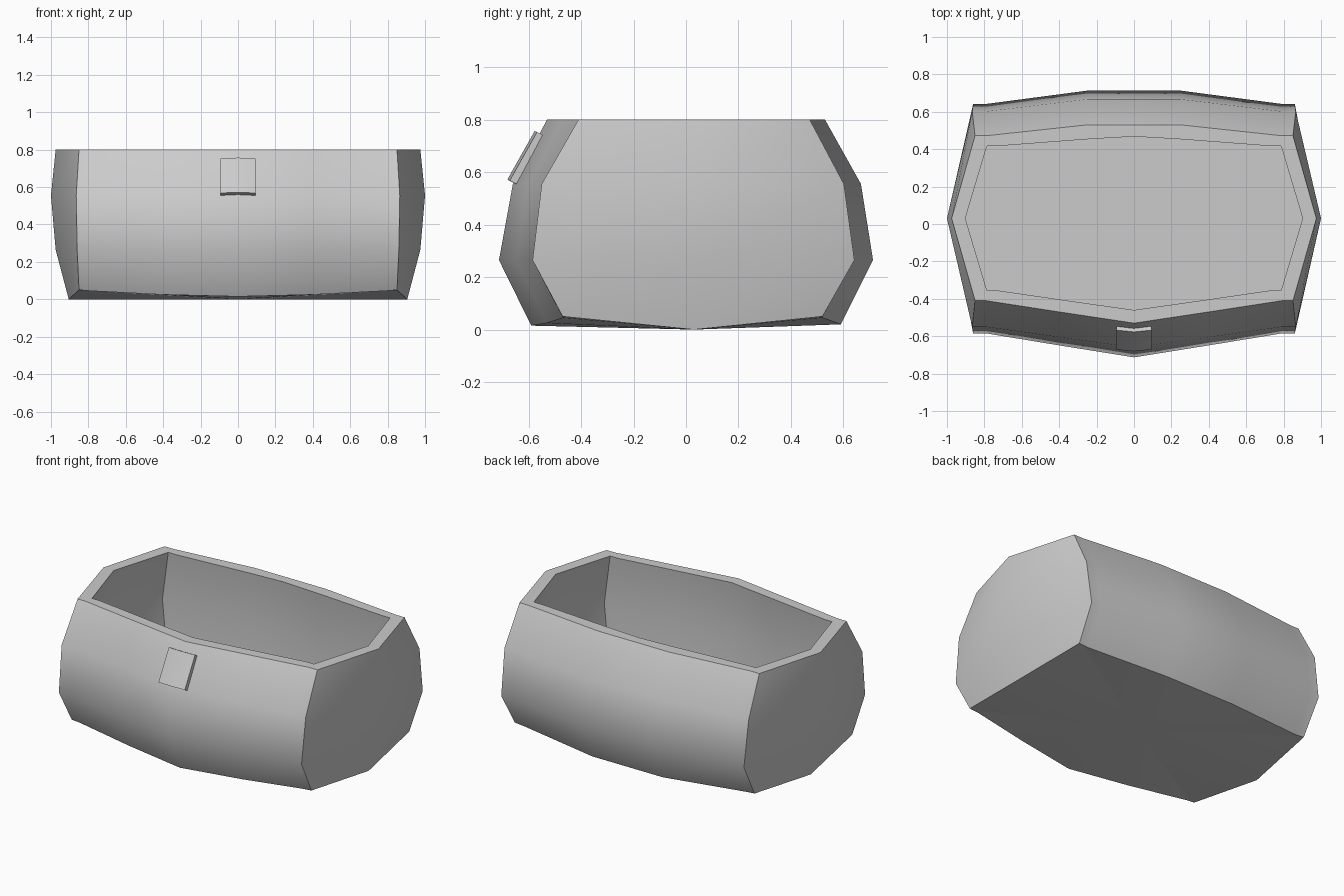
import bpy, bmesh, math

if "Cube" in bpy.data.objects:
    bpy.data.objects.remove(bpy.data.objects["Cube"])

YC = 0.03  # y of the ridge on the two end panels

# level: z, end x, corner x, front middle y, front corner y, back middle y, back corner y
LEVELS = [
    (0.015, 0.905, 0.85, -0.59, -0.47, 0.59, 0.52),
    (0.265, 0.975, 0.86, -0.713, -0.585, 0.713, 0.642),
    (0.555, 1.0, 0.865, -0.66, -0.55, 0.667, 0.602),
    (0.80, 0.975, 0.85, -0.53, -0.41, 0.53, 0.472),
]


def ring(i):
    z, xe, xc, fm, fc, bm_, bc = LEVELS[i]
    lift = 1 if i == 0 else 0  # the bottom edge rises toward the corners
    half = [(0, fm, z), (0.4, (fm + fc) / 2, z + 0.01 * lift),
            (0.79, fc, z + 0.03 * lift), (xc, fc, z + 0.035 * lift),
            (xe, YC, z - 0.015 * lift),
            (xc, bc, z + 0.035 * lift), (0.79, bc, z + 0.03 * lift),
            (0.25, bm_, z + 0.005 * lift), (0, bm_, z + 0.005 * lift)]
    return half + [(-x, y, zz) for x, y, zz in half[-2:0:-1]]


def inner_ring(z, s):
    # the rim opening, scaled about its centre
    pts = []
    for x, y, _ in ring(3):
        dip = 0.013 if abs(abs(x) - 0.25) < 0.01 else 0
        pts.append((x * 0.925 * s, YC + ((y - YC) * 0.875 - dip) * s, z))
    return pts


def make_object(name, bm, angle):
    bmesh.ops.recalc_face_normals(bm, faces=bm.faces)
    mesh = bpy.data.meshes.new(name)
    bm.to_mesh(mesh)
    bm.free()
    ob = bpy.data.objects.new(name, mesh)
    bpy.context.collection.objects.link(ob)
    bpy.ops.object.select_all(action='DESELECT')
    ob.select_set(True)
    bpy.context.view_layer.objects.active = ob
    bpy.ops.object.shade_smooth_by_angle(angle=math.radians(angle))
    return ob


# Hollow tub: outer rings upward, over the rim, inner rings downward
bm = bmesh.new()
rings = [ring(i) for i in range(4)]
rings += [inner_ring(0.80, 1.0), inner_ring(0.47, 1.08), inner_ring(0.07, 1.0)]
loops = [[bm.verts.new(p) for p in r] for r in rings]
n = len(loops[0])
for a, b in zip(loops, loops[1:]):
    for k in range(n):
        j = (k + 1) % n
        bm.faces.new((a[k], a[j], b[j], b[k]))
# Underside and floor
for loop, z in ((loops[0], 0.0), (loops[-1], 0.07)):
    c = bm.verts.new((0, YC, z))
    for k in range(n):
        bm.faces.new((loop[k], loop[(k + 1) % n], c))
make_object("tub", bm, 40)

# Small front plate, bent to follow the wall
bm = bmesh.new()
section = [(-0.577, 0.757), (-0.681, 0.572), (-0.655, 0.558), (-0.551, 0.743)]
cols = [[bm.verts.new((x, y + 0.1 * abs(x), z - 0.04 * abs(x))) for y, z in section]
        for x in (-0.093, 0, 0.093)]
for a, b in zip(cols, cols[1:]):
    for k in range(4):
        j = (k + 1) % 4
        bm.faces.new((a[k], a[j], b[j], b[k]))
bm.faces.new(cols[0])
bm.faces.new(cols[-1])
make_object("front_plate", bm, 30)
